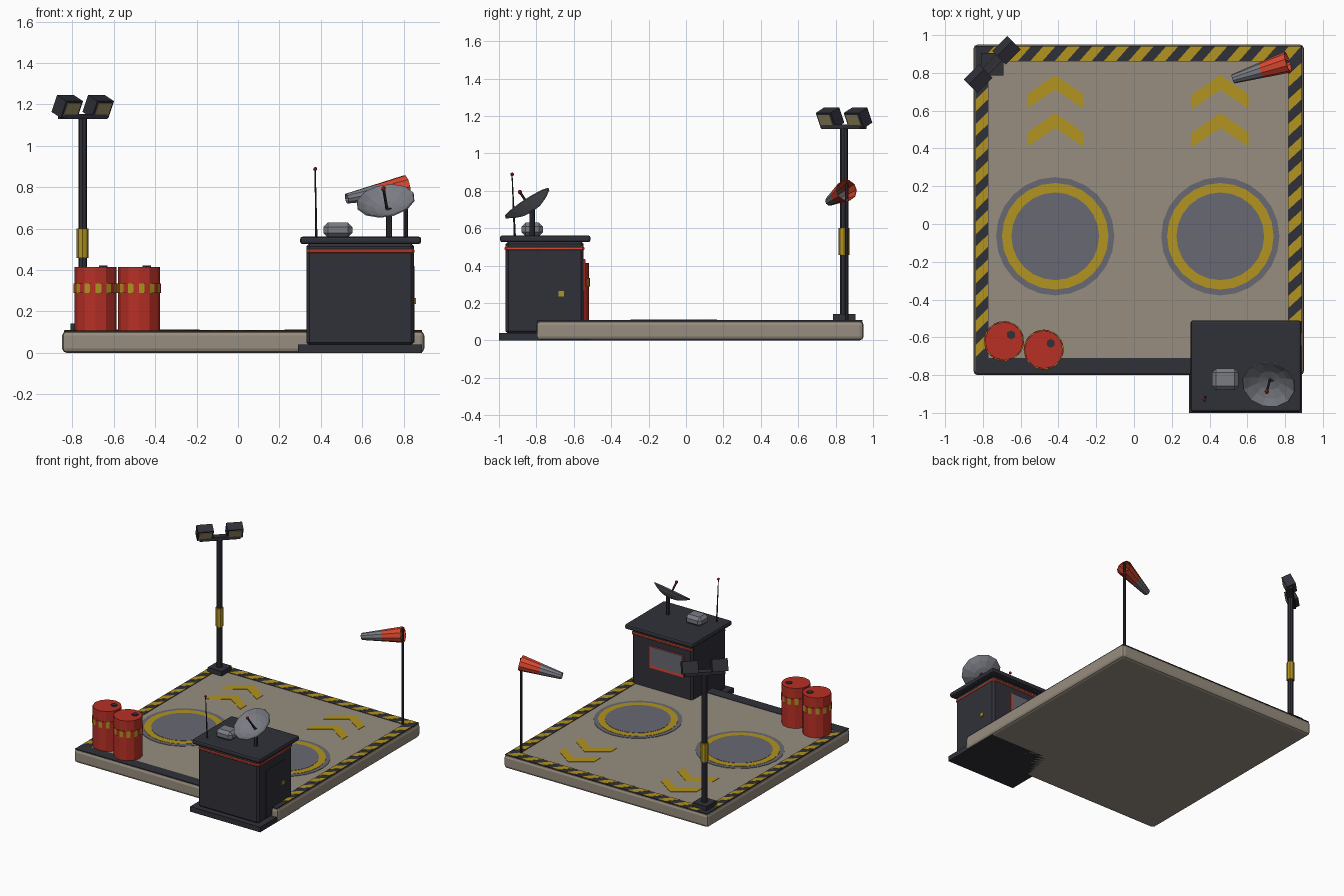
import bpy, bmesh, math
from mathutils import Vector, Matrix

if "Cube" in bpy.data.objects:
    bpy.data.objects.remove(bpy.data.objects["Cube"])


def mat(name, r, g, b):
    m = bpy.data.materials.new(name)
    lin = [((c / 255 + 0.055) / 1.055) ** 2.4 for c in (r, g, b)]
    m.diffuse_color = (*lin, 1)
    m.use_nodes = True
    m.node_tree.nodes["Principled BSDF"].inputs["Base Color"].default_value = m.diffuse_color
    return m


CONCRETE = mat("concrete", 151, 141, 127)
DARK = mat("dark_steel", 48, 48, 57)
GREY = mat("pad_grey", 104, 105, 114)
LIGHT = mat("light_grey", 122, 124, 132)
YELLOW = mat("hazard_yellow", 178, 147, 32)
RED = mat("barrel_red", 184, 48, 38)
ORANGE = mat("orange_red", 216, 72, 48)
LENS = mat("lamp_lens", 160, 148, 102)


def finish(name, bm, *mats):
    me = bpy.data.meshes.new(name)
    bmesh.ops.recalc_face_normals(bm, faces=bm.faces)
    bm.to_mesh(me)
    bm.free()
    for m in mats:
        me.materials.append(m)
    ob = bpy.data.objects.new(name, me)
    bpy.context.collection.objects.link(ob)
    return ob


def box(name, lo, hi, m, bevel=0, seg=1, M=None):
    bm = bmesh.new()
    lo, hi = Vector(lo), Vector(hi)
    bmesh.ops.create_cube(bm, size=1, matrix=Matrix.Translation((lo + hi) / 2) @ Matrix.Diagonal((*(hi - lo), 1)))
    if bevel:
        bmesh.ops.bevel(bm, geom=bm.edges[:], offset=bevel, segments=seg, profile=0.5, affect='EDGES')
    if M:
        bm.transform(M)
    return finish(name, bm, m)


def plates(name, polys, z0, z1, m):
    """Thin upright prisms from flat outlines."""
    bm = bmesh.new()
    for pts in polys:
        f = bm.faces.new([bm.verts.new((x, y, z0)) for x, y in pts])
        ext = bmesh.ops.extrude_face_region(bm, geom=[f])["geom"]
        bmesh.ops.translate(bm, vec=(0, 0, z1 - z0), verts=[v for v in ext if isinstance(v, bmesh.types.BMVert)])
    return finish(name, bm, m)


def rod(name, a, b, r1, m, r2=None, n=8):
    a, b = Vector(a), Vector(b)
    d = b - a
    bm = bmesh.new()
    M = Matrix.Translation((a + b) / 2) @ d.to_track_quat('Z', 'Y').to_matrix().to_4x4()
    bmesh.ops.create_cone(bm, cap_ends=True, segments=n, radius1=r1, radius2=r1 if r2 is None else r2,
                          depth=d.length, matrix=M)
    return finish(name, bm, m)


def ball(name, c, r, m):
    bm = bmesh.new()
    bmesh.ops.create_icosphere(bm, subdivisions=1, radius=r, matrix=Matrix.Translation(c))
    return finish(name, bm, m)


def lathe(name, profile, n, M, mats, rule=None):
    """Open surface of revolution; rule(ring, side) picks the material."""
    bm = bmesh.new()
    rings = [[bm.verts.new((r * math.cos(2 * math.pi * k / n), r * math.sin(2 * math.pi * k / n), z))
              for k in range(n)] for r, z in profile]
    for i in range(len(rings) - 1):
        for k in range(n):
            j = (k + 1) % n
            f = bm.faces.new((rings[i][k], rings[i][j], rings[i + 1][j], rings[i + 1][k]))
            f.material_index = rule(i, k) if rule else 0
    bm.transform(M)
    return finish(name, bm, *mats)


def solidify(ob, t):
    mod = ob.modifiers.new("thickness", 'SOLIDIFY')
    mod.thickness = t
    mod.offset = 0


def rect(x0, y0, x1, y1):
    return [(x0, y0), (x1, y0), (x1, y1), (x0, y1)]


def ngon(cx, cy, r, n):
    return [(cx + r * math.cos(2 * math.pi * k / n), cy + r * math.sin(2 * math.pi * k / n)) for k in range(n)]


TOP = 0.105

# Ground slab and its border
box("ground_slab", (-0.85, -0.8, 0), (0.9, 0.95, TOP), CONCRETE, 0.022, 2)
plates("border", [rect(-0.84, -0.71, -0.77, 0.86), rect(0.815, -0.71, 0.89, 0.86),
                  rect(-0.84, 0.86, 0.89, 0.943), rect(-0.84, -0.795, 0.89, -0.71)], TOP - 0.004, TOP + 0.003, DARK)

# Slanted hazard stripes on the back and the two sides
P, W = 0.13, 0.065
stripes = []
for i in range(13):
    x = -0.81 + i * P
    stripes.append([(x, 0.862), (x + W, 0.862), (min(x + W + 0.07, 0.89), 0.941), (min(x + 0.07, 0.885), 0.941)])
for x0, x1 in ((-0.838, -0.772), (0.817, 0.888)):
    for i in range(12):
        y = -0.705 + i * P
        stripes.append([(x0, y), (x1, y + 0.065), (x1, y + W + 0.065), (x0, y + W)])
plates("hazard_stripes", stripes, TOP, TOP + 0.005, YELLOW)

# Landing circles and arrow chevrons
for side, cx in (("left", -0.417), ("right", 0.457)):
    cy = -0.065
    plates(side + "_pad_outer", [ngon(cx, cy, 0.313, 24)], TOP - 0.002, TOP + 0.003, GREY)
    plates(side + "_pad_ring", [ngon(cx, cy, 0.282, 24)], TOP, TOP + 0.005, YELLOW)
    plates(side + "_pad_centre", [ngon(cx, cy, 0.232, 24)], TOP, TOP + 0.007, GREY)
    plates(side + "_chevrons", [[(cx, t), (cx - 0.15, t - 0.105), (cx - 0.15, t - 0.18), (cx, t - 0.08),
                                 (cx + 0.15, t - 0.18), (cx + 0.15, t - 0.105)] for t in (0.79, 0.588)],
           TOP - 0.002, TOP + 0.003, YELLOW)

# Barrels with a dashed band and a bung
for i, (x, y) in enumerate(((-0.688, -0.62), (-0.478, -0.665)), 1):
    rod(f"barrel_{i}", (x, y, TOP), (x, y, 0.415), 0.102, RED, n=12)
    lathe(f"barrel_band_{i}", [(0.1, 0.288), (0.106, 0.288), (0.106, 0.335), (0.1, 0.335)], 24,
          Matrix.Translation((x, y, 0)), (YELLOW, RED), lambda r, k: k % 2)
    rod(f"barrel_bung_{i}", (x + 0.037, y + 0.033, 0.41), (x + 0.037, y + 0.033, 0.421), 0.024, DARK, n=6)

# Control hut
box("hut_plinth", (0.29, -1.0, 0), (0.89, -0.51, 0.04), DARK)
box("hut_body", (0.33, -0.965, 0.035), (0.85, -0.547, 0.53), DARK, 0.015)
box("hut_band", (0.333, -0.97, 0.475), (0.853, -0.542, 0.508), ORANGE, 0.012)
box("hut_roof", (0.3, -0.995, 0.525), (0.885, -0.51, 0.562), DARK, 0.013, 2)
box("door", (0.848, -0.87, 0.05), (0.853, -0.64, 0.42), DARK)
box("door_handle", (0.85, -0.683, 0.235), (0.86, -0.653, 0.265), YELLOW)
box("window_frame", (0.4, -0.55, 0.265), (0.69, -0.541, 0.435), ORANGE)
box("window_glass", (0.41, -0.55, 0.287), (0.68, -0.537, 0.432), GREY)

# Roof equipment
box("roof_vent", (0.413, -0.88, 0.557), (0.553, -0.765, 0.63), LIGHT, 0.022)
rod("antenna", (0.378, -0.915, 0.555), (0.373, -0.93, 0.885), 0.006, DARK, 0.003, n=6)
ball("antenna_tip", (0.373, -0.93, 0.888), 0.011, RED)
rod("dish_post", (0.73, -0.823, 0.555), (0.73, -0.823, 0.70), 0.015, DARK)
axis = Vector((-0.14, -0.54, 0.83)).normalized()
bowl = Vector((0.72, -0.822, 0.692))
M = Matrix.Translation(bowl) @ axis.to_track_quat('Z', 'Y').to_matrix().to_4x4()
solidify(lathe("dish", [(0.001, 0), (0.06, 0.009), (0.105, 0.028), (0.142, 0.052)], 12, M, (LIGHT,)), 0.006)
rod("dish_feed", bowl, bowl + axis * 0.12, 0.007, DARK, n=6)
ball("dish_feed_tip", bowl + axis * 0.122, 0.013, RED)

# Floodlight mast
LX, LY = -0.75, 0.845
box("mast_base", (LX - 0.06, LY - 0.06, TOP - 0.002), (LX + 0.06, LY + 0.06, 0.142), DARK)
rod("mast", (LX, LY, 0.13), (LX, LY, 1.14), 0.021, DARK)
rod("mast_sleeve", (LX, LY, 0.458), (LX, LY, 0.6), 0.029, YELLOW)
turn = Matrix.Translation((LX, LY, 0)) @ Matrix.Rotation(math.radians(45), 4, 'Z')
box("mast_crossbar", (-0.145, -0.025, 1.13), (0.145, 0.025, 1.155), DARK, M=turn)
for side, s in (("left", -1), ("right", 1)):
    H = turn @ Matrix.Translation((s * 0.106, 0, 1.19)) @ Matrix.Rotation(math.radians(25), 4, 'X')
    box(side + "_lamp_head", (-0.057, -0.035, -0.045), (0.057, 0.035, 0.045), DARK, M=H)
    box(side + "_lamp_lens", (-0.045, -0.039, -0.034), (0.045, -0.03, 0.034), LENS, M=H)

# Windsock
rod("windsock_pole", (0.81, 0.86, TOP - 0.002), (0.81, 0.86, 0.84), 0.01, DARK)
mouth, tail = Vector((0.815, 0.858, 0.803)), Vector((0.525, 0.768, 0.745))
d = tail - mouth
M = Matrix.Translation(mouth) @ d.to_track_quat('Z', 'Y').to_matrix().to_4x4()
L = d.length
solidify(lathe("windsock", [(0.056, 0), (0.04, L * 0.48), (0.023, L)], 10, M, (ORANGE, LIGHT),
               lambda r, k: r), 0.004)
